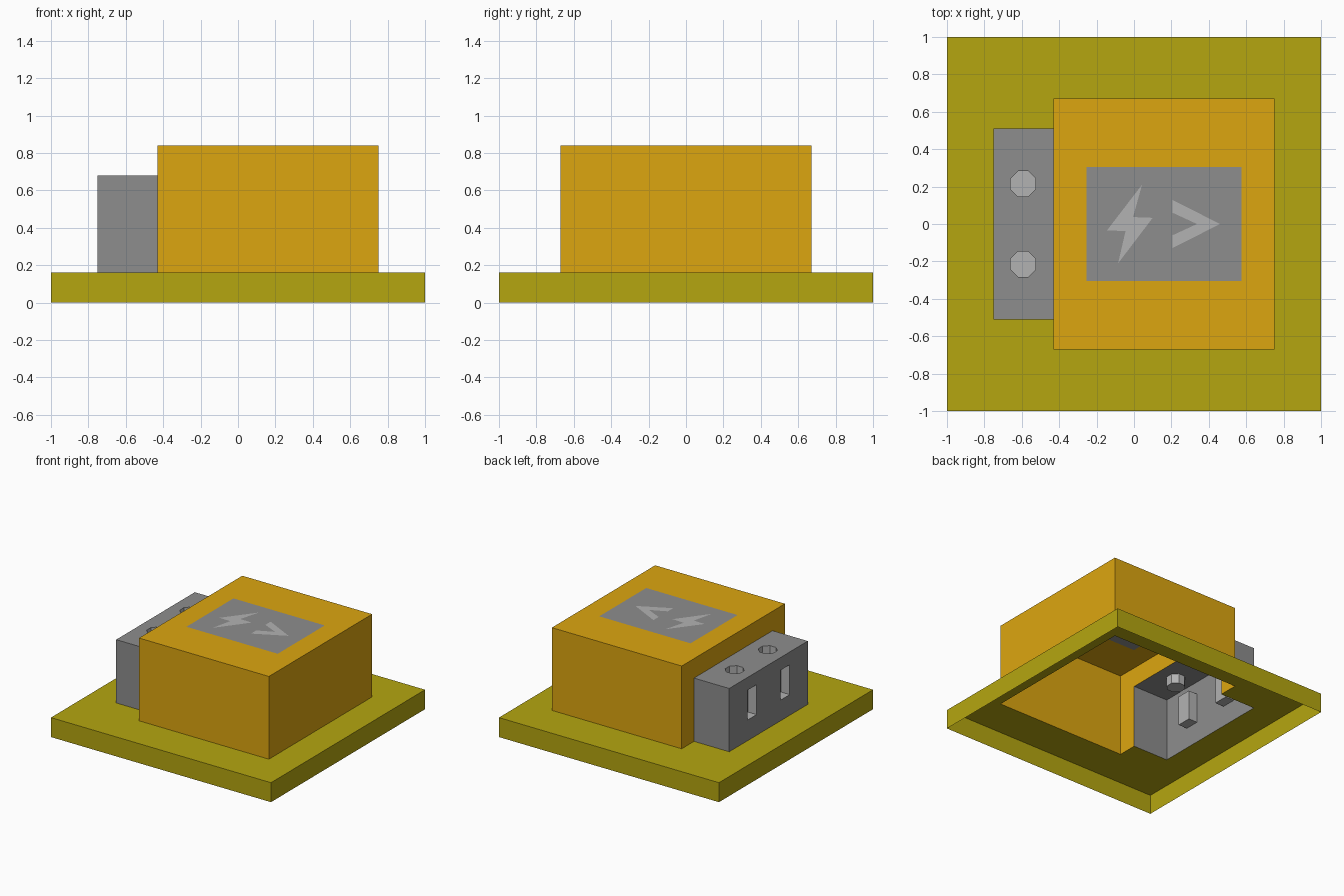
import bpy, bmesh
from math import cos, sin, pi
from mathutils import Vector

if "Cube" in bpy.data.objects:
    bpy.data.objects.remove(bpy.data.objects["Cube"])


def material(name, rgb):
    m = bpy.data.materials.new(name)
    m.diffuse_color = (*rgb, 1)
    m.use_nodes = True
    m.node_tree.nodes["Principled BSDF"].inputs["Base Color"].default_value = m.diffuse_color
    return m


OLIVE = material("olive", (0.46, 0.38, 0.005))
ORANGE = material("orange", (0.72, 0.38, 0.005))
GREY = material("mid_grey", (0.27, 0.27, 0.27))
LIGHT = material("light_grey", (0.45, 0.45, 0.45))


def rect(u0, u1, v0, v1):
    return [(u0, v0), (u1, v0), (u1, v1), (u0, v1)]


def on_x(x):
    return lambda u, v: (x, u, v)


def on_y(y):
    return lambda u, v: (u, y, v)


def on_z(z):
    return lambda u, v: (u, v, z)


def panel(bm, place, normal, *loops):
    """Flat sheet: first loop is the outline, the others are holes."""
    edges = []
    for loop in loops:
        vs = [bm.verts.new(place(*p)) for p in loop]
        edges += [bm.edges.new((vs[i - 1], vs[i])) for i in range(len(vs))]
    made = bmesh.ops.triangle_fill(bm, use_beauty=True, edges=edges, normal=normal)
    for f in made["geom"]:
        if isinstance(f, bmesh.types.BMFace):
            f.normal_update()
            if f.normal.dot(Vector(normal)) < 0:
                f.normal_flip()


def finish(name, bm, mat):
    bmesh.ops.remove_doubles(bm, verts=bm.verts, dist=1e-5)
    me = bpy.data.meshes.new(name)
    bm.to_mesh(me)
    bm.free()
    me.materials.append(mat)
    bpy.context.collection.objects.link(bpy.data.objects.new(name, me))


def recess(name, loop, outer, inner, normal):
    """Blind pocket: side walls from outer to inner plane, plus a floor."""
    bm = bmesh.new()
    panel(bm, inner, normal, loop)
    mid = sum((Vector(outer(*p)) for p in loop), Vector()) / len(loop)
    for i in range(len(loop)):
        a, b = loop[i - 1], loop[i]
        f = bm.faces.new([bm.verts.new(p) for p in
                          (outer(*a), outer(*b), inner(*b), inner(*a))])
        f.normal_update()
        if f.normal.dot(mid - f.calc_center_median()) < 0:
            f.normal_flip()
    finish(name, bm, LIGHT)


Z0, Z1, ZT, ZB = 0.0, 0.16, 0.68, 0.84      # floor, plate, terminal, housing
BX0, BX1, BY = -0.43, 0.75, 0.67            # housing extents
TX, TY = -0.75, 0.51                        # terminal extents

# Open-bottomed base plate, cut out under the housing and terminal
bm = bmesh.new()
footprint = [(BX0, -BY), (BX1, -BY), (BX1, BY), (BX0, BY),
             (BX0, TY), (TX, TY), (TX, -TY), (BX0, -TY)]
panel(bm, on_z(Z1), (0, 0, 1), rect(-1, 1, -1, 1), footprint)
for s in (-1, 1):
    panel(bm, on_x(s), (s, 0, 0), rect(-1, 1, Z0, Z1))
    panel(bm, on_y(s), (0, s, 0), rect(-1, 1, Z0, Z1))
finish("base_plate", bm, OLIVE)

# Housing shell with openings for the display and terminal
bm = bmesh.new()
screen = rect(-0.255, 0.575, -0.305, 0.305)
panel(bm, on_z(ZB), (0, 0, 1), rect(BX0, BX1, -BY, BY), screen)
for s in (-1, 1):
    panel(bm, on_y(s * BY), (0, s, 0), rect(BX0, BX1, Z1, ZB))
panel(bm, on_x(BX1), (1, 0, 0), rect(-BY, BY, Z1, ZB))
panel(bm, on_x(BX0), (-1, 0, 0),
      [(-BY, Z1), (-TY, Z1), (-TY, ZT), (TY, ZT),
       (TY, Z1), (BY, Z1), (BY, ZB), (-BY, ZB)])
finish("housing", bm, ORANGE)

# Display panel with inlaid bolt and arrow symbols
bolt = [(0.043, 0.21), (-0.145, -0.035), (-0.045, -0.037),
        (-0.085, -0.21), (0.10, 0.033), (-0.005, 0.037)]
arrow = [(0.207, 0.128), (0.46, 0), (0.207, -0.128),
         (0.207, -0.06), (0.337, 0), (0.207, 0.06)]
bm = bmesh.new()
panel(bm, on_z(ZB), (0, 0, 1), screen, bolt, arrow)
finish("display_panel", bm, GREY)
for name, shape in (("bolt_symbol", bolt), ("arrow_symbol", arrow)):
    bm = bmesh.new()
    panel(bm, on_z(ZB), (0, 0, 1), shape)
    finish(name, bm, LIGHT)

# Terminal block with screw holes on top and wire slots on its outer face
holes, slots = [], []
for c in (-0.215, 0.215):
    holes.append([(-0.593 + 0.073 * cos((i + 0.5) * pi / 4),
                   c + 0.073 * sin((i + 0.5) * pi / 4)) for i in range(8)])
    slots.append(rect(c - 0.06, c + 0.06, 0.33, 0.575))
bm = bmesh.new()
panel(bm, on_z(ZT), (0, 0, 1), rect(TX, BX0, -TY, TY), *holes)
panel(bm, on_x(TX), (-1, 0, 0), rect(-TY, TY, Z1, ZT), *slots)
for s in (-1, 1):
    panel(bm, on_y(s * TY), (0, s, 0), rect(TX, BX0, Z1, ZT))
finish("terminal_block", bm, GREY)
for side, hole, slot in zip(("front", "back"), holes, slots):
    recess("screw_hole_" + side, hole, on_z(ZT), on_z(ZT - 0.08), (0, 0, 1))
    recess("wire_slot_" + side, slot, on_x(TX), on_x(TX + 0.08), (-1, 0, 0))
